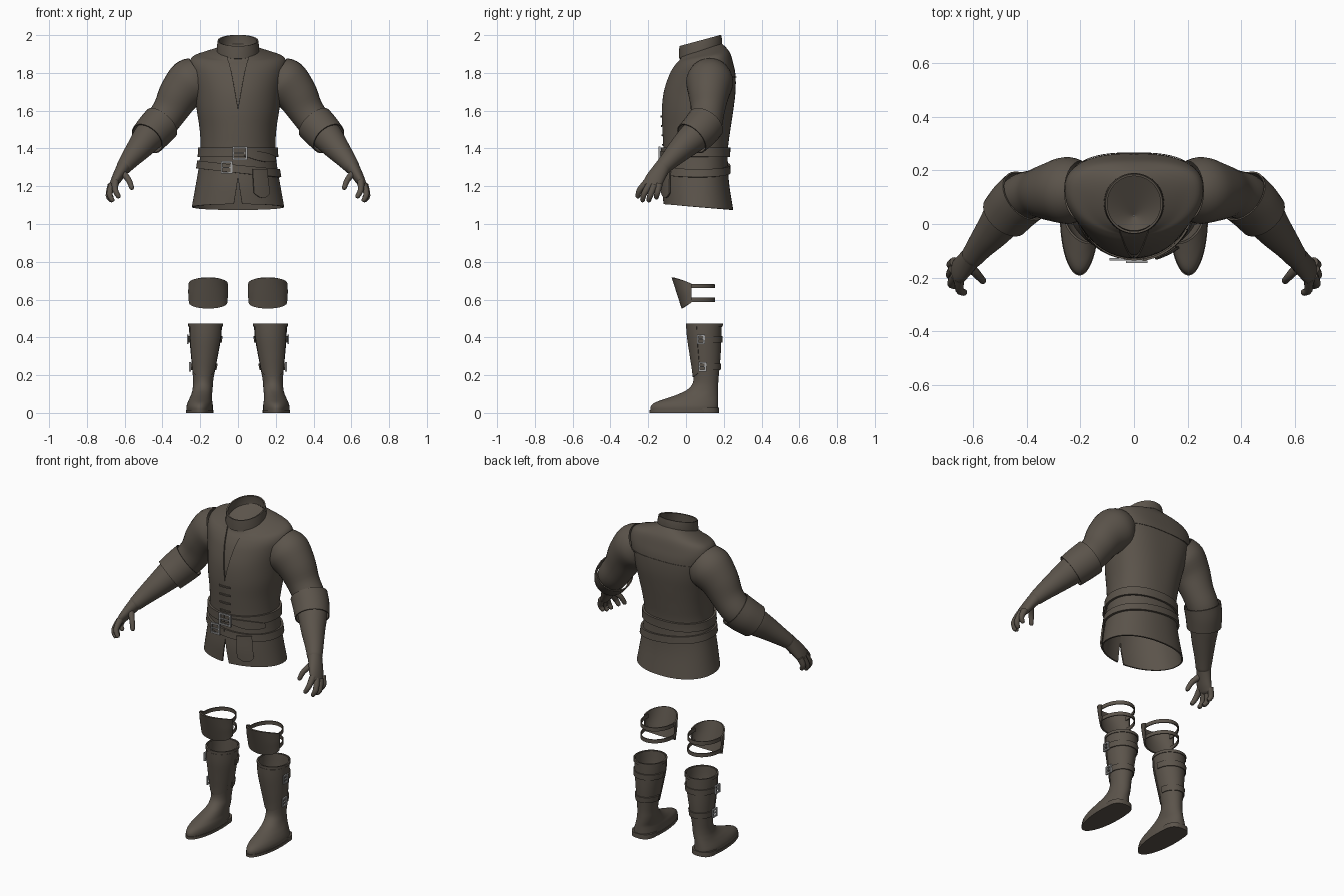
import bpy, bmesh
from math import sin, cos, pi, asin, copysign
from mathutils import Vector, Matrix

cube = bpy.data.objects.get("Cube")
if cube:
    bpy.data.objects.remove(cube, do_unlink=True)


def material(name, rgb):
    m = bpy.data.materials.new(name)
    m.use_nodes = True
    m.diffuse_color = (*rgb, 1)
    m.node_tree.nodes["Principled BSDF"].inputs["Base Color"].default_value = (*rgb, 1)
    return m


LEATHER = material("brown leather", (0.105, 0.088, 0.070))
METAL = material("grey metal", (0.36, 0.36, 0.36))
made = []


def finish(name, bm, mat, thick=0, mirror=False, side=1):
    me = bpy.data.meshes.new(name)
    bm.to_mesh(me)
    bm.free()
    me.materials.append(mat)
    ob = bpy.data.objects.new(name, me)
    bpy.context.scene.collection.objects.link(ob)
    if thick:
        s = ob.modifiers.new("thickness", 'SOLIDIFY')
        s.thickness, s.offset = thick, side
    if mirror:
        ob.modifiers.new("mirror", 'MIRROR')
    made.append(ob)


def grid(name, rings, closed=True, caps=False, mat=LEATHER, **kw):
    """Skin a list of equal rings of points."""
    bm = bmesh.new()
    rows = [[bm.verts.new(p) for p in r] for r in rings]
    n = len(rows[0])
    for a, b in zip(rows, rows[1:]):
        for j in range(n if closed else n - 1):
            k = (j + 1) % n
            bm.faces.new((a[j], a[k], b[k], b[j]))
    if caps:
        bm.faces.new(rows[0][::-1])
        bm.faces.new(rows[-1])
        bmesh.ops.recalc_face_normals(bm, faces=bm.faces)
    finish(name, bm, mat, **kw)


def smooth(rows, k=4):
    """Catmull-Rom resampling of rows of numbers."""
    out = []
    for i in range(len(rows) - 1):
        p = [rows[max(i - 1, 0)], rows[i], rows[i + 1], rows[min(i + 2, len(rows) - 1)]]
        for s in range(k):
            t = s / k
            out.append([b + t / 2 * (c - a + t * (2*a - 5*b + 4*c - d + t * (3*b - a - 3*c + d)))
                        for a, b, c, d in zip(*p)])
    return out + [list(rows[-1])]


def section(row, th, off=0):
    """Point on a body section: z, centre x, half width, front, widest, back, squareness, tilt."""
    z, cx, rx, yf, yc, yb, n, tilt = row
    c, s = cos(th), sin(th)
    e = 2 / n if s > 0 else 1
    x = (rx + off) * copysign(abs(c) ** e, c)
    y = (yb - yc + off) * s ** e if s > 0 else (yc - yf + off) * s
    return Vector((cx + x, yc + y, z + tilt * y))


def at(rows, z):
    for a, b in zip(rows, rows[1:]):
        if z <= b[0]:
            break
    t = (z - a[0]) / (b[0] - a[0])
    return [p + (q - p) * t for p, q in zip(a, b)]


def band(name, rows, lo, hi, a0, a1, thick=.01, slope=0, tip=0, top=0, off=.001, steps=3, n=40, **kw):
    """A strip lying on a lofted body between two heights and two angles."""
    rings = []
    for i in range(steps + 1):
        ring = []
        for j in range(n + 1):
            u = 2 * j / n - 1
            th = a0 + (a1 - a0) * j / n
            low, high = lo + tip * u * u, hi - top * u * u
            z = low + (high - low) * i / steps
            z += slope * section(at(rows, z), th).x
            ring.append(section(at(rows, z), th, off))
        rings.append(ring)
    grid(name, rings, closed=False, thick=thick, **kw)


def front(x0, x1, w=.2):
    """Angles on the torso front between two x positions."""
    return -pi / 2 + asin(x0 / w), -pi / 2 + asin(x1 / w)


def tube(name, pts, n=20, k=4, caps=True, **kw):
    """Tube through points x, y, z, radius toward y, radius across."""
    rows = smooth(pts, k)
    pos = [Vector(r[:3]) for r in rows]
    rings = []
    for i, r in enumerate(rows):
        t = (pos[min(i + 1, len(pos) - 1)] - pos[max(i - 1, 0)]).normalized()
        u = (Vector((0, 1, 0)) - t * t.y).normalized()
        v = t.cross(u)
        rings.append([pos[i] + u * r[3] * cos(2*pi*j/n) + v * r[4] * sin(2*pi*j/n) for j in range(n)])
        last = i == len(rows) - 1
    if caps:
        end = pos[-1]
        rings.append([end + (p - end) * .6 + t * r[4] * .6 for p in rings[-1]])
    grid(name, rings, caps=caps, **kw)


def buckle(name, c, w, h, axis, mirror=False):
    """Square frame with a prong; axis is the direction of its width."""
    bm = bmesh.new()
    b = .009
    for u, z, du, dz in ((-w/2, 0, b, h), (w/2, 0, b, h), (0, h/2, w+b, b), (0, -h/2, w+b, b), (0, 0, w, b*.6)):
        p = Vector(c) + Vector((0, 0, z)) + axis * u
        size = [du if abs(axis[i]) > .5 else b for i in range(2)] + [dz]
        bmesh.ops.create_cube(bm, size=1, matrix=Matrix.Translation(p) @ Matrix.Diagonal((*size, 1)))
    finish(name, bm, METAL, mirror=mirror)


# Tunic body with a neck opening and a slit in the skirt
TORSO = smooth([
    (1.09, 0, .245, -.12, .07, .25, 2.2, -.08),
    (1.20, 0, .225, -.125, .07, .23, 2.2, 0),
    (1.30, 0, .208, -.12, .07, .222, 2.2, 0),
    (1.40, 0, .198, -.12, .07, .222, 2.2, 0),
    (1.50, 0, .203, -.125, .08, .235, 2.3, 0),
    (1.60, 0, .218, -.128, .09, .25, 2.4, 0),
    (1.70, 0, .232, -.118, .11, .262, 2.6, 0),
    (1.79, 0, .25, -.09, .12, .262, 2.7, 0),
    (1.845, 0, .258, -.065, .125, .25, 2.7, .05),
    (1.885, 0, .24, -.045, .125, .235, 2.5, .15),
    (1.905, 0, .18, -.04, .11, .215, 2.2, .25),
    (1.92, 0, .11, -.035, .08, .19, 2, .32)])


def opening(row):
    x = max(.05 * (row[0] - 1.61) / .28, .022 * (1.25 - row[0]) / .16, 0)
    return asin(x / row[2])


N = 64
grid("tunic_body", [[section(r, -pi/2 + g + (2*pi - 2*g) * j / N) for j in range(N + 1)]
                    for r in TORSO for g in [opening(r)]], closed=False, thick=.008, side=-1)
grid("neck_panel", [[section(r, -pi/2 + 1.2 * opening(r) * (j / 4 - 1), -.01) for j in range(9)]
                    for r in TORSO if r[0] > 1.62], closed=False)
band("back_yoke_seam", TORSO, 1.776, 1.782, .3, pi - .3, thick=.003, steps=1)

# Standing collar and the lining that closes it
COLLAR = [(1.915, 0, .112, -.037, .078, .19, 2, .34), (1.945, 0, .111, -.037, .078, .19, 2, .32),
          (1.972, 0, .107, -.035, .076, .186, 2, .27)]
grid("collar", [[section(r, 2*pi*j/N) for j in range(N)] for r in COLLAR], thick=.008, side=-1)
low = Vector((0, .03, 1.86))
grid("collar_lining", [[low + (section(COLLAR[0], 2*pi*j/N) - low) * f for j in range(N)] for f in (.01, .5, .96)])

# Front fastenings
for i in range(4):
    band("front_tab_%d" % (i + 1), TORSO, 1.565 - .05 * i, 1.574 - .05 * i, *front(-.034, .034), thick=.006, n=8, steps=1)

# Two belts, their hanging ends and buckles
band("upper_belt", TORSO, 1.355, 1.405, -pi/2, 1.5 * pi, n=64, thick=.012)
band("upper_belt_end", TORSO, 1.355, 1.405, *front(.03, .18), slope=-.2, tip=.012, top=.012, off=.012, thick=.008)
band("lower_belt", TORSO, 1.27, 1.312, -pi/2, 1.5 * pi, slope=-.11, n=64, thick=.012)
band("belt_tail", TORSO, 1.13, 1.29, *front(.068, .135), tip=.03, off=.012, thick=.009, steps=8, n=12)
X, Y = Vector((1, 0, 0)), Vector((0, 1, 0))
buckle("upper_buckle", (.01, -.14, 1.375), .07, .062, X)
buckle("lower_buckle", (-.06, -.132, 1.30), .052, .056, X)

# Sleeves and forearms
tube("sleeves", [(.20, .125, 1.785, .11, .11), (.25, .125, 1.75, .125, .128), (.31, .12, 1.685, .108, .112),
                 (.36, .115, 1.60, .09, .094), (.415, .10, 1.525, .088, .088), (.455, .065, 1.48, .08, .078)],
     n=28, caps=False, mirror=True)
tube("forearms", [(.42, .09, 1.51, .08, .08), (.47, .045, 1.465, .082, .082), (.52, -.02, 1.405, .068, .068),
                  (.57, -.08, 1.345, .052, .052), (.605, -.125, 1.30, .043, .04)], n=28, mirror=True)
tube("elbow_cuffs", [(.405, .105, 1.535, .098, .098), (.44, .075, 1.497, .096, .096), (.48, .03, 1.452, .09, .09)],
     n=28, caps=False, thick=.006, mirror=True)

# Gloved hands
tube("palms", [(.60, -.118, 1.31, .042, .038), (.625, -.145, 1.27, .046, .032),
               (.648, -.17, 1.23, .05, .026), (.665, -.18, 1.20, .046, .019)], mirror=True)
FINGERS = {
    "index_fingers": [(.65, -.205, 1.225), (.65, -.245, 1.18), (.632, -.255, 1.145)],
    "middle_fingers": [(.665, -.192, 1.21), (.68, -.222, 1.16), (.665, -.23, 1.125)],
    "ring_fingers": [(.672, -.168, 1.205), (.685, -.19, 1.15), (.67, -.197, 1.125)],
    "little_fingers": [(.668, -.142, 1.21), (.683, -.152, 1.165), (.67, -.157, 1.14)],
    "thumbs": [(.615, -.155, 1.275), (.58, -.192, 1.235), (.562, -.212, 1.19)]}
for name, pts in FINGERS.items():
    tube(name, [(*p, r, r) for p, r in zip(pts, (.019, .0155, .0125))], n=12, mirror=True)

# Knee guards with two straps behind
PAD = [(.54, .158, .09, -.01, .03, .1, 2, 0), (.64, .158, .097, -.042, .03, .1, 2, 0),
       (.74, .158, .092, -.074, .03, .1, 2, 0)]
band("knee_guards", PAD, .555, .718, pi, 2 * pi, tip=.03, top=.035, thick=.008, steps=8, mirror=True)
LOOP = [(.5, .158, .088, -.04, .03, .15, 2, 0), (.8, .158, .088, -.04, .03, .142, 2, 0)]
for name, z in (("lower_knee_straps", .588), ("upper_knee_straps", .66)):
    band(name, LOOP, z, z + .022, -.25, pi + .25, thick=.006, steps=1, mirror=True)

# Tall boots
BOOT = smooth([
    (.015, .203, .07, -.188, .03, .17, 2.3, 0),
    (.035, .203, .07, -.186, .03, .17, 2.3, 0),
    (.055, .201, .066, -.165, .04, .17, 2.2, 0),
    (.075, .198, .06, -.11, .06, .17, 2.1, 0),
    (.10, .192, .055, -.04, .09, .17, 2, 0),
    (.13, .187, .053, .015, .1, .17, 2, 0),
    (.18, .184, .054, .04, .105, .172, 2, 0),
    (.30, .178, .071, .025, .1, .183, 2, 0),
    (.40, .173, .084, .01, .098, .187, 2, 0),
    (.472, .172, .087, .005, .098, .19, 2, 0)])
grid("boots", [[section(r, 2*pi*j/48) for j in range(48)] for r in BOOT], thick=.006, side=-1, mirror=True)
for name, lo, hi, yf, yc, w in (("boot_soles", 0, .016, -.192, .03, .073), ("boot_heels", 0, .028, .05, .1, .069)):
    rows = [(z, .203, w, yf, yc, .175, 2.5, 0) for z in (lo, hi)]
    grid(name, [[section(r, 2*pi*j/48) for j in range(48)] for r in rows], caps=True, mirror=True)
band("boot_rims", BOOT, .458, .474, -pi/2, 1.5 * pi, thick=.004, steps=1, n=48, mirror=True)
band("boot_front_panels", BOOT, .19, .457, 1.14 * pi, 1.86 * pi, thick=.004, tip=.03, steps=10, mirror=True)
for name, z in (("upper", .39), ("lower", .245)):
    band(name + "_boot_straps", BOOT, z - .017, z + .017, -.3, pi, thick=.006, mirror=True)
    p = section(at(BOOT, z), -.2, .012)
    buckle(name + "_boot_buckles", p, .034, .042, Y, mirror=True)

# Bake modifiers and shade smooth with crisp edges
bpy.ops.object.select_all(action='DESELECT')
for ob in made:
    ob.select_set(True)
bpy.context.view_layer.objects.active = made[0]
bpy.ops.object.convert(target='MESH')
bpy.ops.object.shade_smooth_by_angle(angle=.6)
